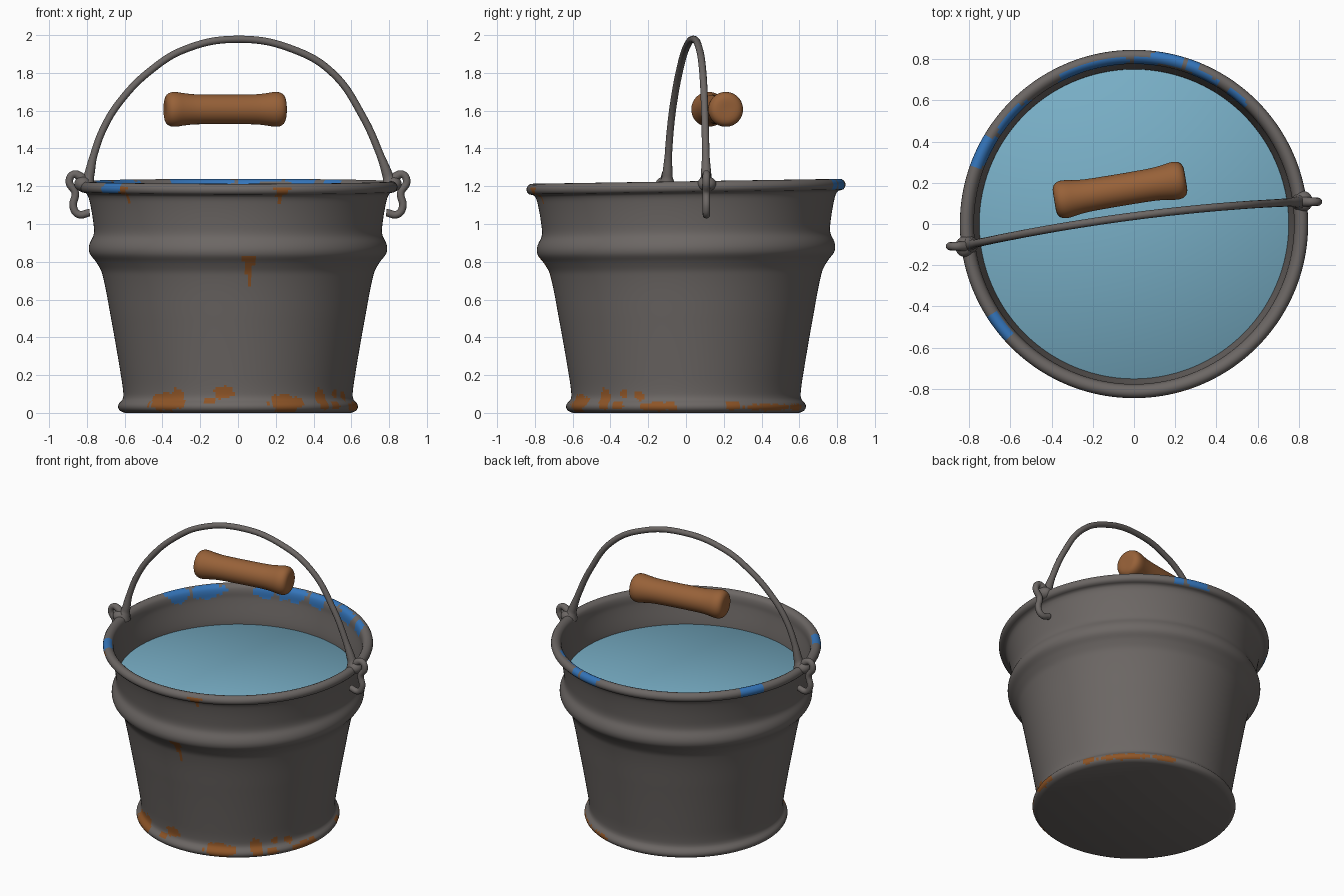
import bpy, bmesh, math
from mathutils import Vector, Matrix

cube = bpy.data.objects.get("Cube")
if cube:
    bpy.data.objects.remove(cube, do_unlink=True)


def material(name, rgb):
    m = bpy.data.materials.new(name)
    m.use_nodes = True
    color = (*rgb, 1)
    m.diffuse_color = color
    m.node_tree.nodes["Principled BSDF"].inputs["Base Color"].default_value = color
    return m


steel = material("grey steel", (0.15, 0.135, 0.128))
rust = material("orange rust", (0.27, 0.09, 0.02))
blue = material("blue paint", (0.035, 0.18, 0.5))
water_blue = material("water blue", (0.19, 0.43, 0.57))
wood = material("brown wood", (0.31, 0.12, 0.04))


def smooth_profile(points, step):
    """Hermite curve through the points, sampled about every step."""
    p = [Vector(q) for q in points]
    tangents = []
    for i in range(len(p)):
        a, b = p[max(i - 1, 0)], p[min(i + 1, len(p) - 1)]
        chord = (p[i] - a).length + (b - p[i]).length
        tangents.append((b - a) / chord)
    out = []
    for i in range(len(p) - 1):
        size = (p[i + 1] - p[i]).length
        n = max(2, math.ceil(size / step))
        for k in range(n):
            t = k / n
            s = t * t * (3 - 2 * t)
            out.append(p[i] * (1 - s) + p[i + 1] * s
                       + tangents[i] * size * t * (1 - t) ** 2
                       - tangents[i + 1] * size * t * t * (1 - t))
    return out + [p[-1]]


def lathe(name, profile, sides, mats, cap_start=False, cap_end=False):
    """Spin (radius, height) points around z."""
    bm = bmesh.new()
    rings = []
    for r, z in profile:
        rings.append([bm.verts.new((r * math.cos(2 * math.pi * i / sides),
                                    r * math.sin(2 * math.pi * i / sides), z))
                      for i in range(sides)])
    for low, high in zip(rings, rings[1:]):
        for i in range(sides):
            j = (i + 1) % sides
            bm.faces.new((low[i], low[j], high[j], high[i]))
    if cap_start:
        bm.faces.new(rings[0][::-1])
    if cap_end:
        bm.faces.new(rings[-1])
    mesh = bpy.data.meshes.new(name)
    bm.normal_update()
    bm.to_mesh(mesh)
    bm.free()
    for m in mats:
        mesh.materials.append(m)
    obj = bpy.data.objects.new(name, mesh)
    bpy.context.collection.objects.link(obj)
    return obj


def activate(obj):
    bpy.ops.object.select_all(action='DESELECT')
    obj.select_set(True)
    bpy.context.view_layer.objects.active = obj


def shade(obj, angle=40):
    activate(obj)
    bpy.ops.object.shade_smooth_by_angle(angle=math.radians(angle))


# Bucket shell: foot bead, tapered wall, swage ring, rolled rim, inner wall
shell = [(0.60, 0), (0.625, 0.012), (0.635, 0.03), (0.63, 0.05), (0.612, 0.07),
         (0.607, 0.1), (0.62, 0.2), (0.672, 0.5), (0.72, 0.74), (0.752, 0.8),
         (0.783, 0.84), (0.79, 0.87), (0.784, 0.9), (0.764, 0.945), (0.765, 1.0),
         (0.788, 1.13), (0.805, 1.163), (0.832, 1.17), (0.845, 1.193), (0.835, 1.218),
         (0.812, 1.226), (0.788, 1.212), (0.778, 1.185), (0.775, 1.14), (0.752, 1.0),
         (0.75, 0.93)]
bucket = lathe("bucket", smooth_profile(shell, 0.014), 256, [steel, rust, blue], cap_start=True)

# Paint patches: azimuth, height, half azimuth, half height
foot_rust = [(-128, 0.06, 11, 0.05), (-121, 0.08, 4, 0.05), (-97, 0.11, 5, 0.035),
             (-104, 0.065, 3, 0.015), (-66, 0.05, 9, 0.05), (-44, 0.07, 4, 0.06),
             (-35, 0.04, 4, 0.02), (-33, 0.1, 2, 0.025), (-24, 0.09, 3, 0.025),
             (-13, 0.035, 10, 0.025), (23, 0.04, 4, 0.025), (45, 0.03, 16, 0.018),
             (68, 0.03, 7, 0.018)]
rust_drips = [(-137, 1.2, 3, 0.08), (-74, 1.2, 3, 0.08), (-85.5, 0.82, 2.5, 0.15)]
outer_blue = [(79, 5), (155, 6), (217, 5), (70, 2)]
inner_blue = [(100, 8), (113, 5), (139, 8), (153, 5), (65, 5), (51, 4), (86, 4)]


def turn(a, b):
    return (a - b + 180) % 360 - 180


def paint(center, normal):
    az = math.degrees(math.atan2(center.y, center.x))
    r, z = center.xy.length, center.z
    inward = normal.xy.dot(center.xy) < -0.1 * r
    wobble = 1 + 0.25 * math.sin(az * 0.9 + z * 40) + 0.2 * math.sin(az * 2.1 - z * 70)
    if z > 1.08:
        if r > 0.792 and any(abs(turn(az, a)) < w * wobble ** 0.4 for a, w in outer_blue) \
                and z > 1.175:
            return 2
        if inward and any((turn(az, a) / w) ** 2 + ((z - 1.2) / 0.055) ** 2 < wobble
                          for a, w in inner_blue):
            return 2
    if z < 0.005 or inward:
        return 0
    for a, h, w, half in foot_rust:
        if (turn(az, a) / w) ** 2 + ((z - h) / half) ** 2 < wobble:
            return 1
    for a, top, w, drop in rust_drips:
        down = (top - z) / drop
        if -0.1 < down < 1 and abs(turn(az, a)) < w * max(0.25, 1 - 1.1 * max(down, 0)):
            return 1
    return 0


for face in bucket.data.polygons:
    face.material_index = paint(face.center, face.normal)
# The rim leans slightly up toward the back
for v in bucket.data.vertices:
    v.co.z += 0.013 * v.co.y * v.co.z
shade(bucket)

# Water surface
water = lathe("water", [(0.758, 0.975), (0.752, 0.98)], 128, [water_blue], cap_end=True)
shade(water)

# Wooden grip, floating beside the bail
half_grip = [(0.0, 0.322), (0.055, 0.322), (0.078, 0.312), (0.09, 0.292), (0.092, 0.265),
             (0.086, 0.225), (0.08, 0.17), (0.078, 0.06)]
grip_profile = [(max(r, 0.004), -t) for r, t in half_grip]
grip_profile += [(max(r, 0.004), t) for r, t in half_grip[::-1]]
grip = lathe("wooden_grip", smooth_profile(grip_profile, 0.02), 48, [wood], True, True)
grip.matrix_world = (Matrix.Translation((-0.068, 0.165, 1.607))
                     @ Matrix.Rotation(math.radians(9.5), 4, 'Z')
                     @ Matrix.Rotation(math.radians(90), 4, 'Y'))
shade(grip, 60)


def tube(name, points, radius):
    """Round wire through (x, y, z, thickness) points."""
    curve = bpy.data.curves.new(name, 'CURVE')
    curve.dimensions = '3D'
    curve.bevel_depth = radius
    curve.bevel_resolution = 4
    curve.use_fill_caps = True
    curve.resolution_u = 10
    spline = curve.splines.new('BEZIER')
    spline.bezier_points.add(len(points) - 1)
    for bp, (x, y, z, thick) in zip(spline.bezier_points, points):
        bp.co = (x, y, z)
        bp.radius = thick
        bp.handle_left_type = bp.handle_right_type = 'AUTO'
    curve.materials.append(steel)
    obj = bpy.data.objects.new(name, curve)
    bpy.context.collection.objects.link(obj)
    activate(obj)
    bpy.ops.object.convert(target='MESH')
    shade(bpy.context.object, 50)
    return bpy.context.object


# Wire bail with flared feet
arc = [(-0.805, 1.2, 2.6), (-0.79, 1.25, 1.5), (-0.765, 1.36, 1.05), (-0.705, 1.52, 1),
       (-0.615, 1.66, 1), (-0.46, 1.815, 1), (-0.28, 1.925, 1), (0, 1.978, 1),
       (0.29, 1.925, 1), (0.5, 1.8, 1), (0.66, 1.57, 1), (0.755, 1.36, 1.05),
       (0.795, 1.25, 1.5), (0.81, 1.2, 2.6)]
tube("bail", [(x, 0.038 + 0.13 * x - 0.055 * x * x, z, t) for x, z, t in arc], 0.019)

# Hooked ears on both sides, with a knob on the rim
hook = [(0.80, 1.2, 1.3), (0.835, 1.25, 1.2), (0.872, 1.262, 1), (0.893, 1.225, 1),
        (0.862, 1.165, 1), (0.872, 1.09, 1), (0.845, 1.052, 1), (0.785, 1.06, 1)]
for side, label in ((1, "left"), (-1, "right")):
    tube(label + "_ear", [(side * x, side * 0.108, z, t) for x, z, t in hook], 0.02)
    bpy.ops.mesh.primitive_uv_sphere_add(segments=24, ring_count=12, radius=0.05,
                                         location=(side * 0.822, side * 0.11, 1.212))
    knob = bpy.context.object
    knob.name = label + "_knob"
    knob.scale = (0.9, 1, 0.8)
    knob.data.materials.append(steel)
    shade(knob, 60)
